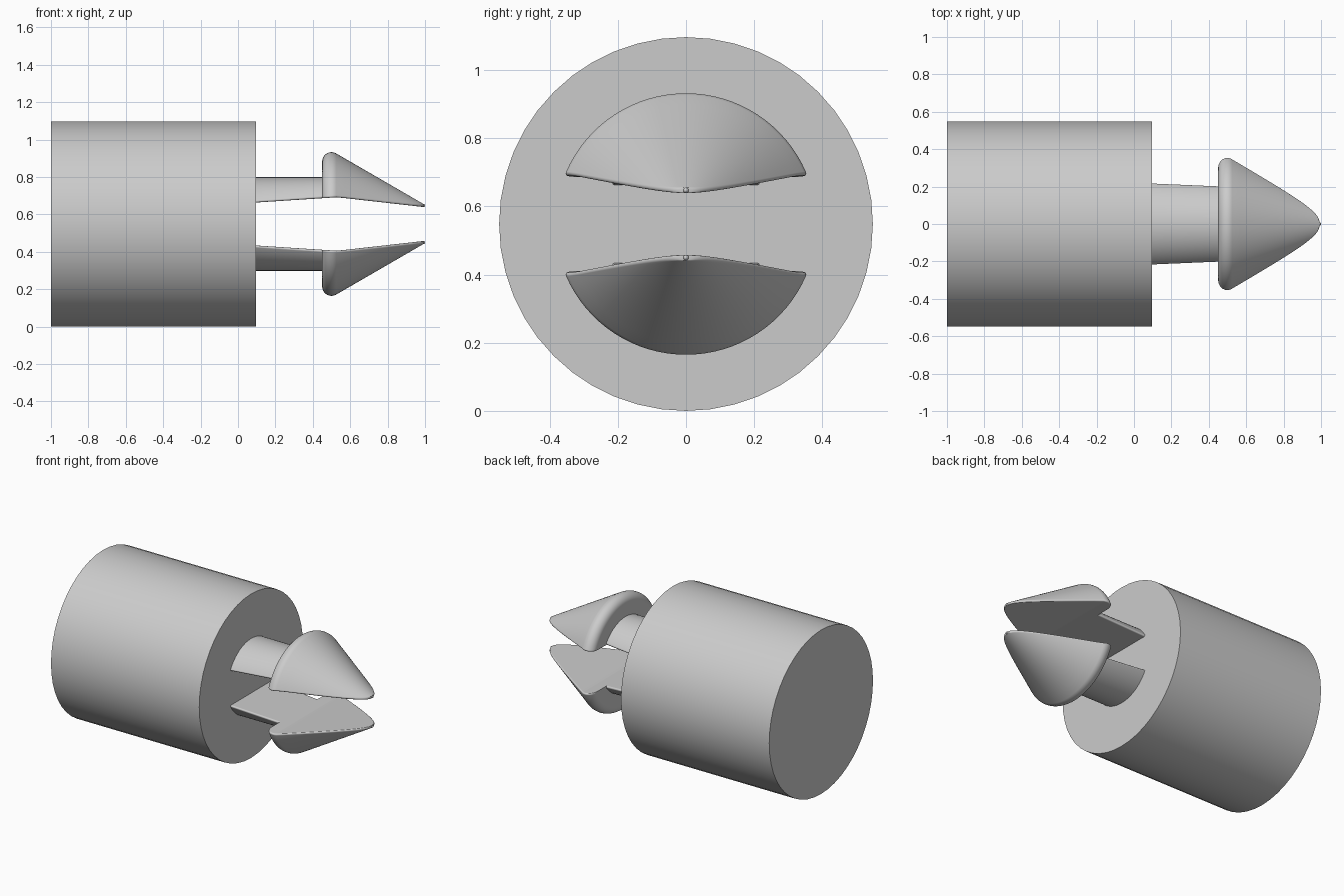
import bpy
import bmesh
from math import sin, cos, pi, sqrt, atan2, radians

if "Cube" in bpy.data.objects:
    bpy.data.objects.remove(bpy.data.objects["Cube"])

RADIUS = 0.5485    # body radius, also the height of the shared axis
FILLET = 0.008     # rounding of the inner prong edges

grey = bpy.data.materials.new("light_grey")
grey.use_nodes = True
grey.diffuse_color = (0.6, 0.6, 0.6, 1)
grey.node_tree.nodes["Principled BSDF"].inputs["Base Color"].default_value = grey.diffuse_color


def finish(obj):
    obj.data.materials.append(grey)
    bpy.ops.object.select_all(action="DESELECT")
    obj.select_set(True)
    bpy.context.view_layer.objects.active = obj
    bpy.ops.object.shade_smooth_by_angle(angle=radians(35))


def inner_height(x):
    """Distance of the inner prong face from the axis."""
    if x < 0.53:
        return 0.115 + (x - 0.1) * 0.065
    return 0.143 - (x - 0.53) * 0.113


def section(x, r, side, arc=32, corner=6):
    """Circle segment with rounded corners, at station x."""
    h = inner_height(x)
    zc = h + FILLET
    yc = sqrt(max((r - FILLET) ** 2 - zc ** 2, 0))
    end = atan2(yc, zc)      # angle from the vertical to the fillet centre
    half = []
    for i in range(corner + 1):
        a = pi + (end - pi) * i / corner
        half.append((yc + FILLET * sin(a), zc + FILLET * cos(a)))
    top = [(r * sin(a), r * cos(a))
           for a in (end * (1 - 2 * i / arc) for i in range(1, arc))]
    loop = half + top + [(-y, z) for y, z in reversed(half)]
    return [(x, y + (1e-5 if i < len(loop) / 2 else -1e-5), z * side)
            for i, (y, z) in enumerate(loop)]


# Prong profile: shaft, rounded rim, then a cone to the tip
stations = [(0.08, 0.25), (0.449, 0.25), (0.45, 0.32)]
for i in range(11):
    a = pi - (pi * 2 / 3) * i / 10
    stations.append((0.5 + 0.05 * cos(a), 0.334 + 0.05 * sin(a)))
x0, r0 = stations[-1]
tip_x = 0.992
tip_r = inner_height(tip_x) + 2 * FILLET
for i in range(1, 21):
    t = 1 - (1 - i / 20) ** 2      # closer together at the blunt tip
    stations.append((x0 + (tip_x - x0) * t, r0 + (tip_r - r0) * t))


def make_prong(name, side):
    bm = bmesh.new()
    rings = [[bm.verts.new(p) for p in section(x, r, side)] for x, r in stations]

    # Round nose closing the tip
    last = [v.co.copy() for v in rings[-1]]
    mid_z = side * (inner_height(tip_x) + FILLET)
    for a in (pi / 6, pi / 3, pi * 0.45):
        rings.append([bm.verts.new((tip_x + FILLET * sin(a), p.y * cos(a),
                                    mid_z + (p.z - mid_z) * cos(a))) for p in last])
    for a, b in zip(rings, rings[1:]):
        n = len(a)
        for i in range(n):
            j = (i + 1) % n
            bm.faces.new((a[i], a[j], b[j], b[i]))
    bm.faces.new(rings[0])
    bm.faces.new(rings[-1])
    bmesh.ops.recalc_face_normals(bm, faces=bm.faces)
    mesh = bpy.data.meshes.new(name)
    bm.to_mesh(mesh)
    bm.free()
    obj = bpy.data.objects.new(name, mesh)
    obj.location.z = RADIUS
    bpy.context.collection.objects.link(obj)
    finish(obj)
    weighted = obj.modifiers.new("flat_face_normals", "WEIGHTED_NORMAL")
    weighted.keep_sharp = True


# Main cylinder lying along x
bpy.ops.mesh.primitive_cylinder_add(vertices=48, radius=RADIUS, depth=1.097,
                                    location=(-0.4515, 0, RADIUS),
                                    rotation=(0, pi / 2, 0))
body = bpy.context.object
body.name = "body_cylinder"
finish(body)

make_prong("upper_prong", 1)
make_prong("lower_prong", -1)
